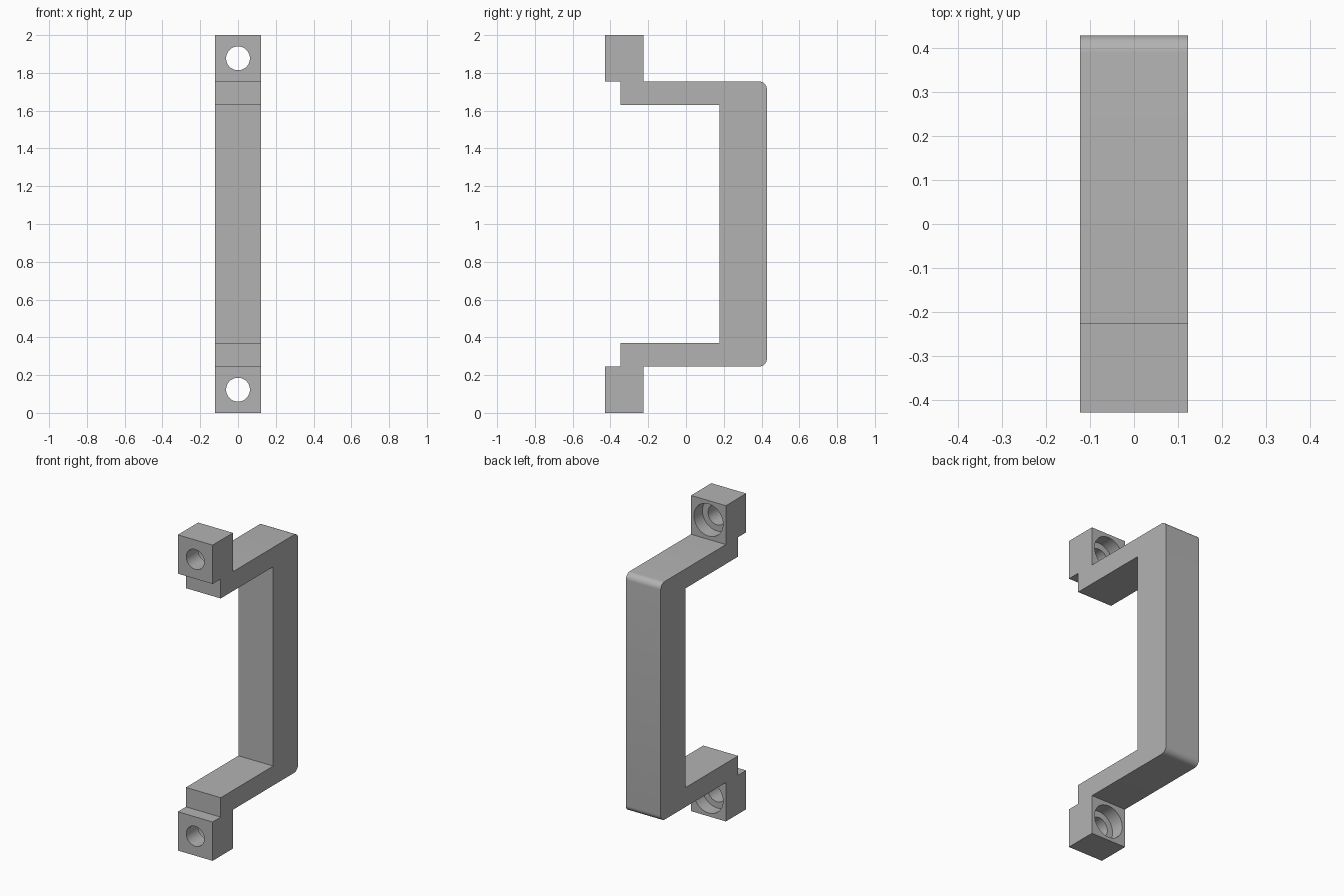
import bpy
import bmesh
import math
from mathutils import Vector

if "Cube" in bpy.data.objects:
    bpy.data.objects.remove(bpy.data.objects["Cube"], do_unlink=True)

HALF_WIDTH = 0.122
FRONT, BACK = -0.428, 0.428
FOOT_BACK, ARM_FRONT, GRIP_FRONT = -0.225, -0.347, 0.178
FOOT_TOP, ARM_TOP = 0.246, 0.369
CORNER = 0.04
HOLE_Z = 0.123

# Plain grey finish
grey = bpy.data.materials.new("plain_grey")
grey.use_nodes = True
grey.diffuse_color = (0.45, 0.45, 0.45, 1)
grey.node_tree.nodes["Principled BSDF"].inputs["Base Color"].default_value = grey.diffuse_color

# Side profile (y, z): lower half with a rounded outer corner, then its mirror image
lower = [(GRIP_FRONT, ARM_TOP), (ARM_FRONT, ARM_TOP), (ARM_FRONT, FOOT_TOP),
         (FRONT, FOOT_TOP), (FRONT, 0), (FOOT_BACK, 0), (FOOT_BACK, FOOT_TOP)]
for i in range(9):
    a = math.radians(-90 + 90 * i / 8)
    lower.append((BACK - CORNER + CORNER * math.cos(a),
                  FOOT_TOP + CORNER + CORNER * math.sin(a)))
profile = lower + [(y, 2 - z) for y, z in reversed(lower)]

# Handle body: the profile extruded across its width
bm = bmesh.new()
side = bm.faces.new([bm.verts.new((-HALF_WIDTH, y, z)) for y, z in profile])
grown = bmesh.ops.extrude_face_region(bm, geom=[side])["geom"]
bmesh.ops.translate(bm, vec=Vector((2 * HALF_WIDTH, 0, 0)),
                    verts=[v for v in grown if isinstance(v, bmesh.types.BMVert)])
bmesh.ops.recalc_face_normals(bm, faces=bm.faces)
mesh = bpy.data.meshes.new("pull_handle")
bm.to_mesh(mesh)
bm.free()
handle = bpy.data.objects.new("pull_handle", mesh)
bpy.context.collection.objects.link(handle)
mesh.materials.append(grey)


def bore(name, radius, y0, y1, z):
    """Cut a round hole along y into the handle."""
    bpy.ops.mesh.primitive_cylinder_add(
        vertices=48, radius=radius, depth=y1 - y0,
        location=(0, (y0 + y1) / 2, z), rotation=(math.pi / 2, 0, 0))
    cutter = bpy.context.object
    cutter.name = name
    cutter.hide_render = True
    cutter.data.materials.append(grey)
    mod = handle.modifiers.new(name, "BOOLEAN")
    mod.operation = "DIFFERENCE"
    mod.solver = "EXACT"
    mod.object = cutter
    bpy.context.view_layer.objects.active = handle
    bpy.ops.object.modifier_apply(modifier=mod.name)
    bpy.data.objects.remove(cutter, do_unlink=True)


# Screw holes, with a wider recess for the screw head at the back of each foot
for z in (HOLE_Z, 2 - HOLE_Z):
    bore("screw_hole_cutter", 0.063, FRONT - 0.05, FOOT_BACK + 0.05, z)
    bore("screw_head_cutter", 0.102, FOOT_BACK - 0.085, FOOT_BACK + 0.05, z)

# Smooth rounded corners and bores, crisp edges elsewhere
bpy.ops.object.select_all(action="DESELECT")
handle.select_set(True)
bpy.context.view_layer.objects.active = handle
bpy.ops.object.shade_smooth_by_angle(angle=math.radians(30))
